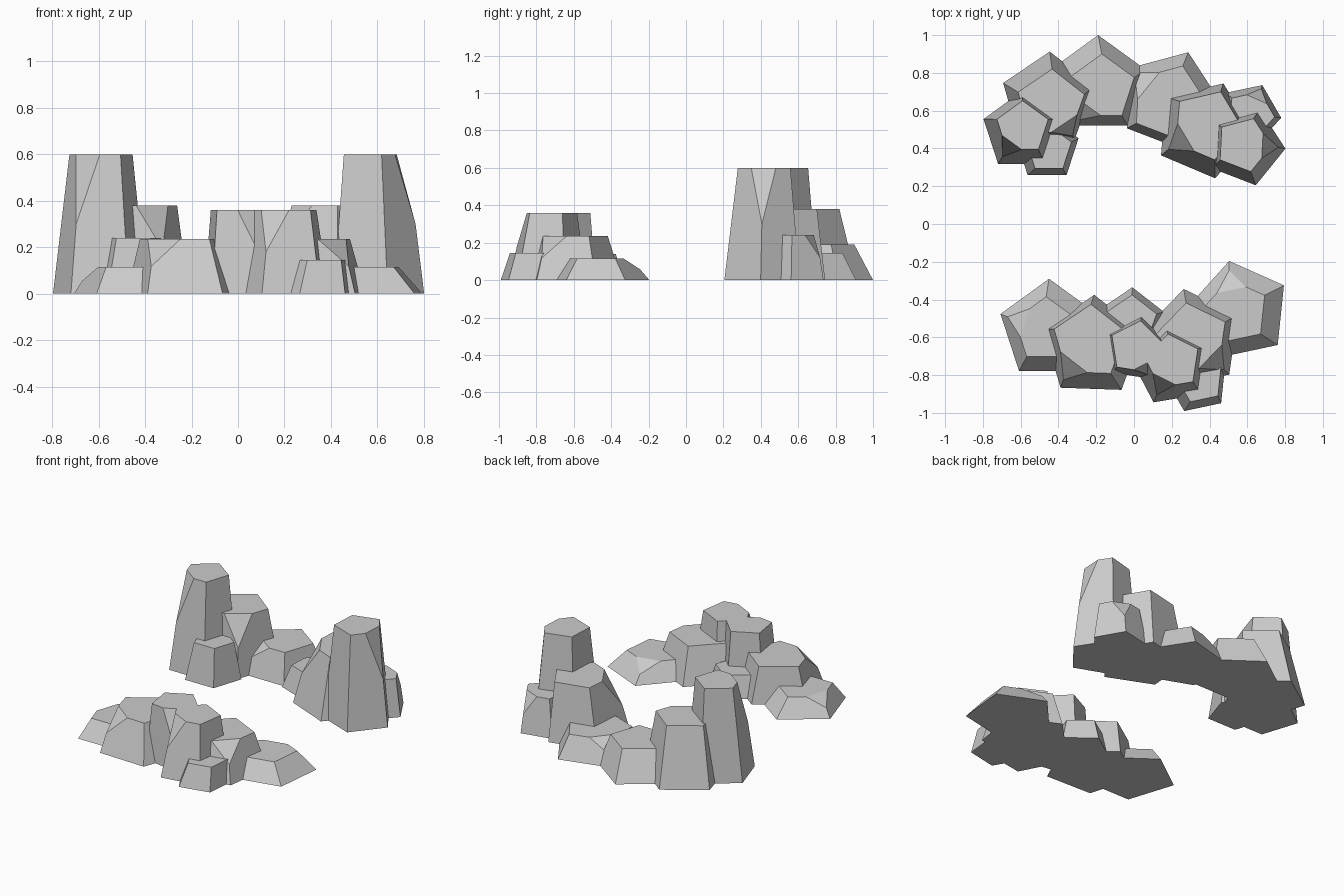
import bpy, bmesh
from math import radians, cos, sin
from mathutils import Vector

if "Cube" in bpy.data.objects:
    bpy.data.objects.remove(bpy.data.objects["Cube"])


def pentagon(x, y, r, turn, z):
    return [Vector((x + r * cos(radians(turn + 72 * i)),
                    y + r * sin(radians(turn + 72 * i)), z)) for i in range(5)]


def rock(name, base, turn, height, top, cut=0):
    """Tapered five-sided rock with one upper corner sliced off halfway down."""
    low = pentagon(*base, turn, 0)
    high = pentagon(*top, turn, height)
    bm = bmesh.new()
    b = [bm.verts.new(p) for p in low]
    # Each corner is (verts used by previous side, verts used by next side)
    left, right, rim = [], [], []
    for i in range(5):
        p = high[i]
        if i == cut:
            mid = bm.verts.new((low[i] + p) / 2)
            a = bm.verts.new(p.lerp(high[i - 1], 0.47))
            c = bm.verts.new(p.lerp(high[(i + 1) % 5], 0.47))
            bm.faces.new((mid, c, a))
            left.append([mid, a])
            right.append([c, mid])
            rim += [a, c]
        else:
            v = bm.verts.new(p)
            left.append([v])
            right.append([v])
            rim.append(v)
    for i in range(5):
        j = (i + 1) % 5
        bm.faces.new([b[i], b[j]] + left[j] + right[i])
    bm.faces.new(rim)
    bm.faces.new(b[::-1])
    bmesh.ops.recalc_face_normals(bm, faces=bm.faces)
    mesh = bpy.data.meshes.new(name)
    bm.to_mesh(mesh)
    bm.free()
    bpy.context.collection.objects.link(bpy.data.objects.new(name, mesh))


# Rear arc: base (x, y, radius), turn, height, top (x, y, radius), cut corner
rock("rear_tall_left", (-.595, .49, .212), 90, .60, (-.59, .51, .143), 2)
rock("rear_small_left", (-.46, .40, .175), 90, .24, (-.45, .395, .125), 0)
rock("rear_mid_left", (-.455, .66, .253), 88, .38, (-.44, .635, .185), 3)
rock("rear_low_left", (-.19, .735, .265), 90, .19, (-.17, .72, .18), 2)
rock("rear_low_right", (.19, .655, .272), 69, .145, (.185, .645, .205), 1)
rock("rear_mid_right", (.37, .50, .265), 67, .38, (.385, .525, .19), 2)
rock("rear_small_right", (.61, .58, .17), 66, .24, (.615, .58, .13), 0)
rock("rear_tall_right", (.59, .41, .212), 69, .60, (.58, .42, .148), 4)

# Front arc of lower rocks
rock("front_low_left", (-.45, -.56, .27), 90, .115, (-.465, -.56, .175), 1)
rock("front_mid_left", (-.22, -.65, .275), 88, .235, (-.235, -.625, .20), 2)
rock("front_small_back", (-.015, -.515, .18), 88, .14, (-.015, -.515, .14), 3)
rock("front_tall_left", (.015, -.66, .18), 81, .36, (.012, -.655, .145), 3)
rock("front_tall_right", (.20, -.75, .217), 99.5, .36, (.205, -.73, .15), 2)
rock("front_small_right", (.335, -.835, .17), 102, .145, (.35, -.825, .127), 0)
rock("front_mid_right", (.31, -.61, .27), 100, .235, (.31, -.61, .195), 3)
rock("front_low_right", (.56, -.46, .27), 102, .115, (.54, -.465, .175), 0)
